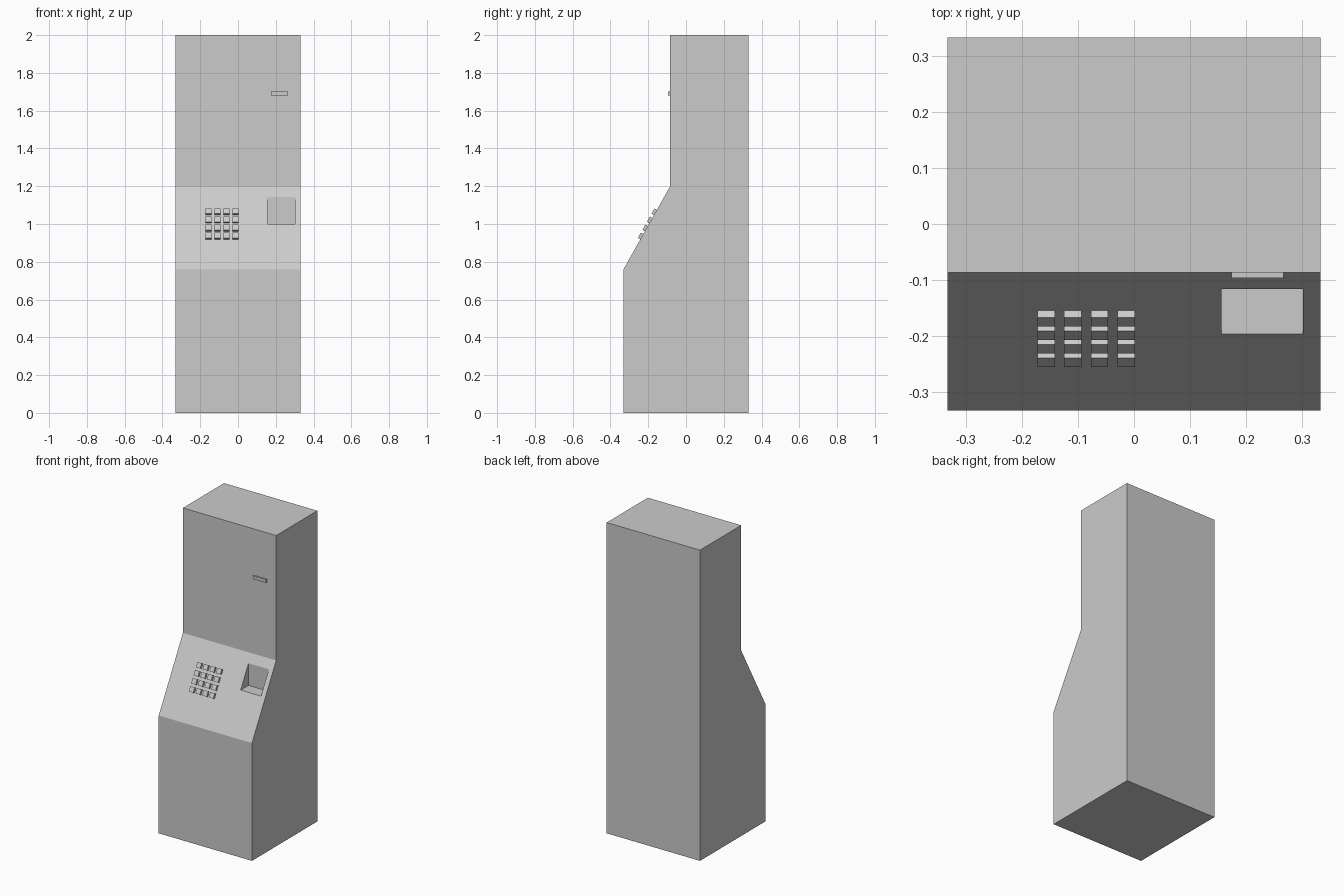
import bpy, bmesh, math
from mathutils import Matrix, Vector

if "Cube" in bpy.data.objects:
    bpy.data.objects.remove(bpy.data.objects["Cube"])

HALF = 0.332                       # half width and half depth of the cabinet
LOW = Vector((0, -HALF, 0.758))    # bottom edge of the sloped panel
HIGH = Vector((0, -0.086, 1.196))  # top edge of the sloped panel


def finish(name, bm):
    bmesh.ops.recalc_face_normals(bm, faces=bm.faces)
    mesh = bpy.data.meshes.new(name)
    bm.to_mesh(mesh)
    bm.free()
    obj = bpy.data.objects.new(name, mesh)
    bpy.context.collection.objects.link(obj)
    return obj


def box(name, lo, hi):
    lo, hi = Vector(lo), Vector(hi)
    bm = bmesh.new()
    bmesh.ops.create_cube(bm, size=1, matrix=Matrix.Translation((lo + hi) / 2)
                          @ Matrix.Diagonal((*(hi - lo), 1)))
    return finish(name, bm)


# Cabinet: side profile extruded across the width
profile = [(-HALF, 0), (HALF, 0), (HALF, 2), (HIGH.y, 2), (HIGH.y, HIGH.z), (LOW.y, LOW.z)]
bm = bmesh.new()
side = bm.faces.new([bm.verts.new((-HALF, y, z)) for y, z in profile])
ext = bmesh.ops.extrude_face_region(bm, geom=[side])
bmesh.ops.translate(bm, vec=(2 * HALF, 0, 0),
                    verts=[v for v in ext["geom"] if isinstance(v, bmesh.types.BMVert)])
cabinet = finish("cabinet", bm)

# Tray recess: level floor and upright back cut into the slope
cutter = box("tray_cutter", (0.156, -0.5, 1.0), (0.301, -0.116, 1.4))
cutter.hide_render = True
cut = cabinet.modifiers.new("tray_recess", "BOOLEAN")
cut.operation = "DIFFERENCE"
cut.solver = "EXACT"
cut.object = cutter
bpy.context.view_layer.objects.active = cabinet
bpy.ops.object.modifier_apply(modifier=cut.name)
bpy.data.objects.remove(cutter)

# Keypad: 4 x 4 raised keys lying on the slope
up = (HIGH - LOW).normalized()
tilt = Matrix.Rotation(math.atan2(up.z, up.y), 4, "X")
key_w, key_l, key_h = 0.031, 0.032, 0.015
first = LOW + up * ((-0.154 - LOW.y) / up.y - key_l / 2)   # centre of the top row
bm = bmesh.new()
for row in range(4):
    for col in range(4):
        spot = first - up * 0.049 * row + Vector((-0.1565 + 0.0475 * col, 0, 0))
        bmesh.ops.create_cube(bm, size=1, matrix=Matrix.Translation(spot) @ tilt
                              @ Matrix.Translation((0, 0, key_h / 2))
                              @ Matrix.Diagonal((key_w, key_l, key_h, 1)))
finish("keypad_keys", bm)

# Card slot bar on the upper front
box("card_slot", (0.174, -0.096, 1.681), (0.266, HIGH.y, 1.702))
